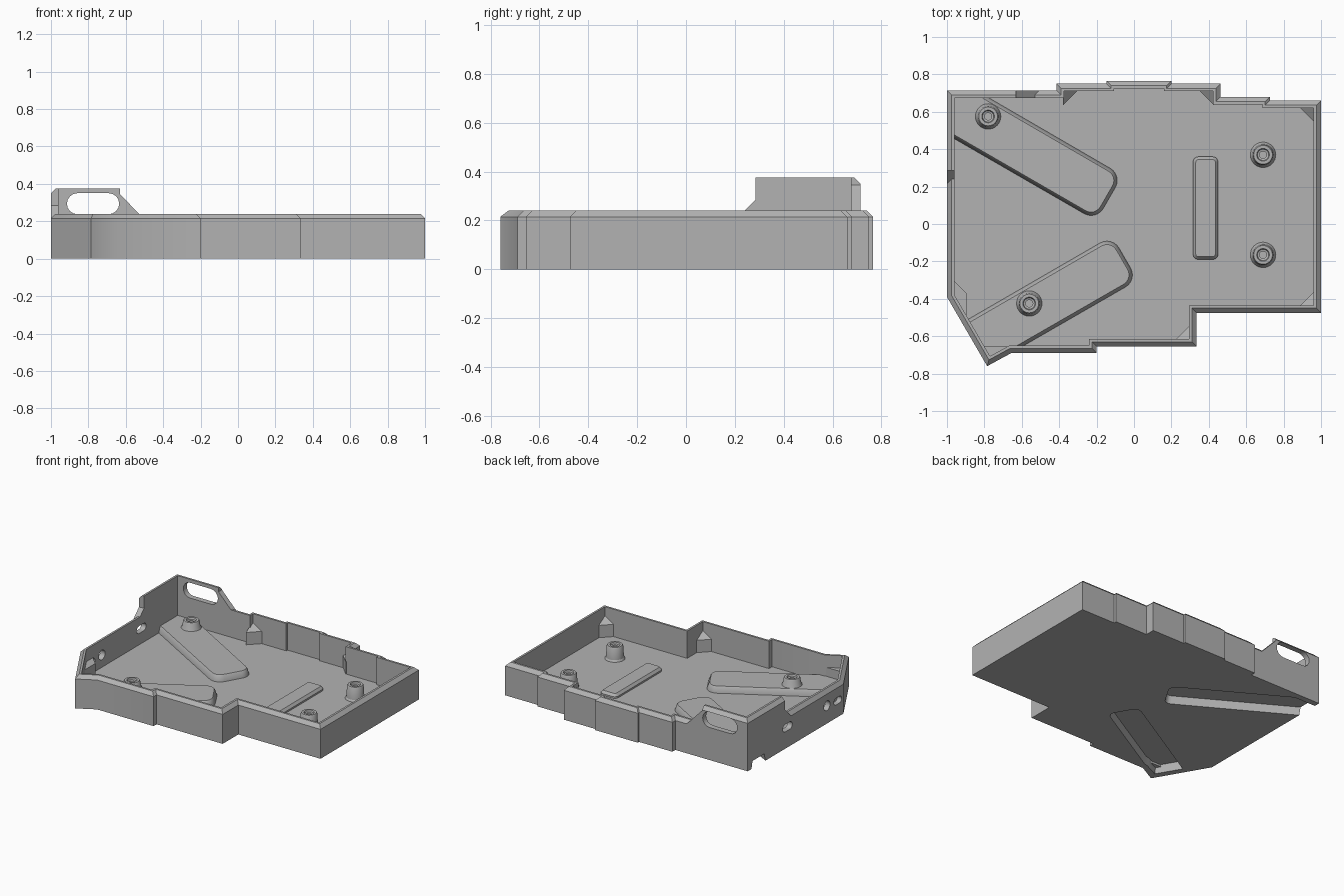
import bpy, bmesh, math
from mathutils import Vector

if "Cube" in bpy.data.objects:
    bpy.data.objects.remove(bpy.data.objects["Cube"])

grey = bpy.data.materials.new("plain_grey")
grey.use_nodes = True
COLOUR = (0.45, 0.45, 0.45, 1)
grey.diffuse_color = COLOUR
grey.node_tree.nodes["Principled BSDF"].inputs["Base Color"].default_value = COLOUR

RIM, LIP, FLOOR, PAD, TAB = 0.24, 0.215, 0.04, 0.085, 0.375
WALL, CHAMFER = 0.04, 0.025


def inset(pts, d):
    """Mitred inward offset of a counter-clockwise polygon."""
    out = []
    for i, p in enumerate(pts):
        p, a, b = Vector(p), Vector(pts[i - 1]), Vector(pts[(i + 1) % len(pts)])
        u, v = (p - a).normalized(), (b - p).normalized()
        n, m = Vector((-u.y, u.x)), Vector((-v.y, v.x))
        out.append(p + (n + m) * d / (1 + n.dot(m)))
    return out


def rounded(pts, corners, r, steps=6):
    """Replace the chosen right-angled corners by arcs."""
    out = []
    for i, p in enumerate(pts):
        p = Vector(p)
        if i not in corners:
            out.append(p)
            continue
        u = (Vector(pts[i - 1]) - p).normalized()
        v = (Vector(pts[(i + 1) % len(pts)]) - p).normalized()
        for k in range(steps + 1):
            t = math.pi / 2 * k / steps
            out.append(p + u * r * (1 - math.sin(t)) + v * r * (1 - math.cos(t)))
    return out


def make(name, rings, cap=True):
    """Solid skinned over rings of equal length."""
    bm = bmesh.new()
    loops = [[bm.verts.new(c) for c in ring] for ring in rings]
    n = len(loops[0])
    for a, b in zip(loops, loops[1:]):
        for i in range(n):
            j = (i + 1) % n
            bm.faces.new((a[i], a[j], b[j], b[i]))
    if cap:
        bm.faces.new(loops[0][::-1])
        bm.faces.new(loops[-1])
    bmesh.ops.remove_doubles(bm, verts=bm.verts, dist=1e-5)
    bmesh.ops.recalc_face_normals(bm, faces=bm.faces)
    me = bpy.data.meshes.new(name)
    bm.to_mesh(me)
    bm.free()
    me.materials.append(grey)
    ob = bpy.data.objects.new(name, me)
    bpy.context.collection.objects.link(ob)
    return ob


def layers(pts, steps):
    """Rings from (inset, height) pairs."""
    return [[(p.x, p.y, z) for p in inset(pts, d)] for d, z in steps]


def across(axis, pts, lo, hi):
    """Cutter: profile in (other axis, z) pushed along x or y."""
    if axis == "x":
        return make("cutter", [[(c, a, z) for a, z in pts] for c in (lo, hi)])
    return make("cutter", [[(a, c, z) for a, z in pts] for c in (lo, hi)])


def slot(a0, a1, z, r, steps=8):
    pts = []
    for k in range(2 * steps + 2):
        right = k <= steps
        t = math.pi * (k if right else k - 1) / steps - math.pi / 2
        pts.append(((a1 - r if right else a0 + r) + r * math.cos(t), z + r * math.sin(t)))
    return pts


def cut(targets, cutter):
    for ob in targets:
        mod = ob.modifiers.new("cut", "BOOLEAN")
        mod.operation, mod.solver, mod.object = "DIFFERENCE", "EXACT", cutter
        bpy.context.view_layer.objects.active = ob
        bpy.ops.object.modifier_apply(modifier=mod.name)
    bpy.data.objects.remove(cutter)


# Tray shell with stepped outline and chamfered rim
outline = [(-1, .715), (-1, -.39), (-.785, -.76), (-.656, -.69), (-.2, -.69),
           (-.2, -.655), (.335, -.655), (.335, -.475), (1, -.475), (1, .66),
           (.726, .66), (.726, .68), (.463, .68), (.463, .75), (.2, .75),
           (.2, .765), (-.147, .765), (-.147, .75), (-.415, .75), (-.415, .715)]
tray = make("tray_shell", layers(outline, [
    (0, 0), (0, LIP), (CHAMFER, RIM), (WALL, RIM), (WALL, FLOOR)]))

# Raised corner wall, swept around the back corner
section = [(0, LIP), (0, TAB - CHAMFER), (CHAMFER, TAB), (WALL, TAB), (WALL, LIP)]
corner_wall = make("raised_corner_wall", [
    [(-1 + d, .2, z) for d, z in section],
    [(-1 + d, .715 - d, z) for d, z in section],
    [(-.5, .715 - d, z) for d, z in section]])
cut([corner_wall], across("x", [(.1, .1), (.1, .5), (.285, .5), (.285, .285),
                                (.24, RIM), (.215, LIP), (.215, .1)], -1.1, -.9))
cut([corner_wall], across("y", [(-.4, .1), (-.4, .5), (-.63, .5), (-.63, .345),
                                (-.53, RIM), (-.505, LIP), (-.505, .1)], .6, .8))

# Openings in the walls
cut([corner_wall, tray], across("y", slot(-.915, -.635, .294, .056), .6, .8))
for y0, y1, z, r in ((.2, .31, .15, .027), (-.236, -.164, .13, .0355), (-.37, -.28, .12, .025)):
    cut([tray], across("x", slot(y0, y1, z, r), -1.1, -.94))

# Raised floor pads with matching hollows underneath
pad_a = [(-.98, .7), (-.98, .467), (-.202, .018), (-.062, .26), (-.82, .7)]
hollow_a = [(-1.2, .7), (-1.2, .594)] + pad_a[2:]
pad_b = [(-.905, -.52), (-.777, -.735), (-.65, -.675), (-.62, -.668), (.019, -.3), (-.117, -.064)]
for name, pad, hollow, ends in (("back_floor_pad", pad_a, hollow_a, (2, 3)),
                                ("front_floor_pad", pad_b, pad_b, (4, 5))):
    ob = make(name, layers(rounded(pad, ends, .075),
                           [(0, .02), (0, FLOOR), (.012, PAD - .008), (.018, PAD)]))
    cutter = make("cutter", layers(rounded(hollow, ends, .075),
                                   [(.028, -.1), (.028, 0), (.04, PAD - .03)]))
    cut([tray, ob], cutter)

# Raised rib on the floor
rib = rounded([(.315, -.19), (.45, -.19), (.45, .36), (.315, .36)], range(4), .03)
make("floor_rib", layers(rib, [(0, .03), (0, FLOOR + .012), (.015, FLOOR + .03)]))

# Screw bosses
for i, (x, y, base) in enumerate(((-.78, .575, PAD), (.69, .37, FLOOR),
                                  (.69, -.165, FLOOR), (-.56, -.425, PAD))):
    profile = [(.07, base - .01), (.068, base), (.06, base + .012), (.055, .132), (.05, .14),
               (.034, .14), (.03, .128), (.019, .125), (.019, base + .005)]
    make(f"screw_boss_{i + 1}", [
        [(x + r * math.cos(math.tau * k / 32), y + r * math.sin(math.tau * k / 32), z)
         for k in range(32)] for r, z in profile])

# Corner gussets: triangular posts with a sloping top
for i, (x, y, a, b) in enumerate(((.965, .625, -.08, -.08), (.965, -.44, -.08, .08),
                                  (.3, -.62, -.08, .08), (-.38, .715, .08, -.08),
                                  (.428, .715, -.08, -.08))):
    tri = [(x, y), (x + a, y), (x, y + b)]
    make(f"corner_gusset_{i + 1}", [[(px, py, FLOOR - .01) for px, py in tri],
                                    [(*tri[0], .18), (*tri[1], .13), (*tri[2], .13)]])
for name, tri in (("side_gusset", [(-.965, -.38), (-.965, -.3), (-.895, -.37), (-.895, -.5)]),
                  ("tip_gusset", [(-.775, -.72), (-.61, -.655), (-.815, -.655)])):
    make(name, [[(x, y, z) for x, y in tri] for z in (FLOOR, .15)])

# Soft shading on curves, sharp edges elsewhere
for ob in bpy.context.scene.objects:
    ob.select_set(ob.type == "MESH")
bpy.context.view_layer.objects.active = tray
bpy.ops.object.shade_smooth_by_angle(angle=math.radians(30))
